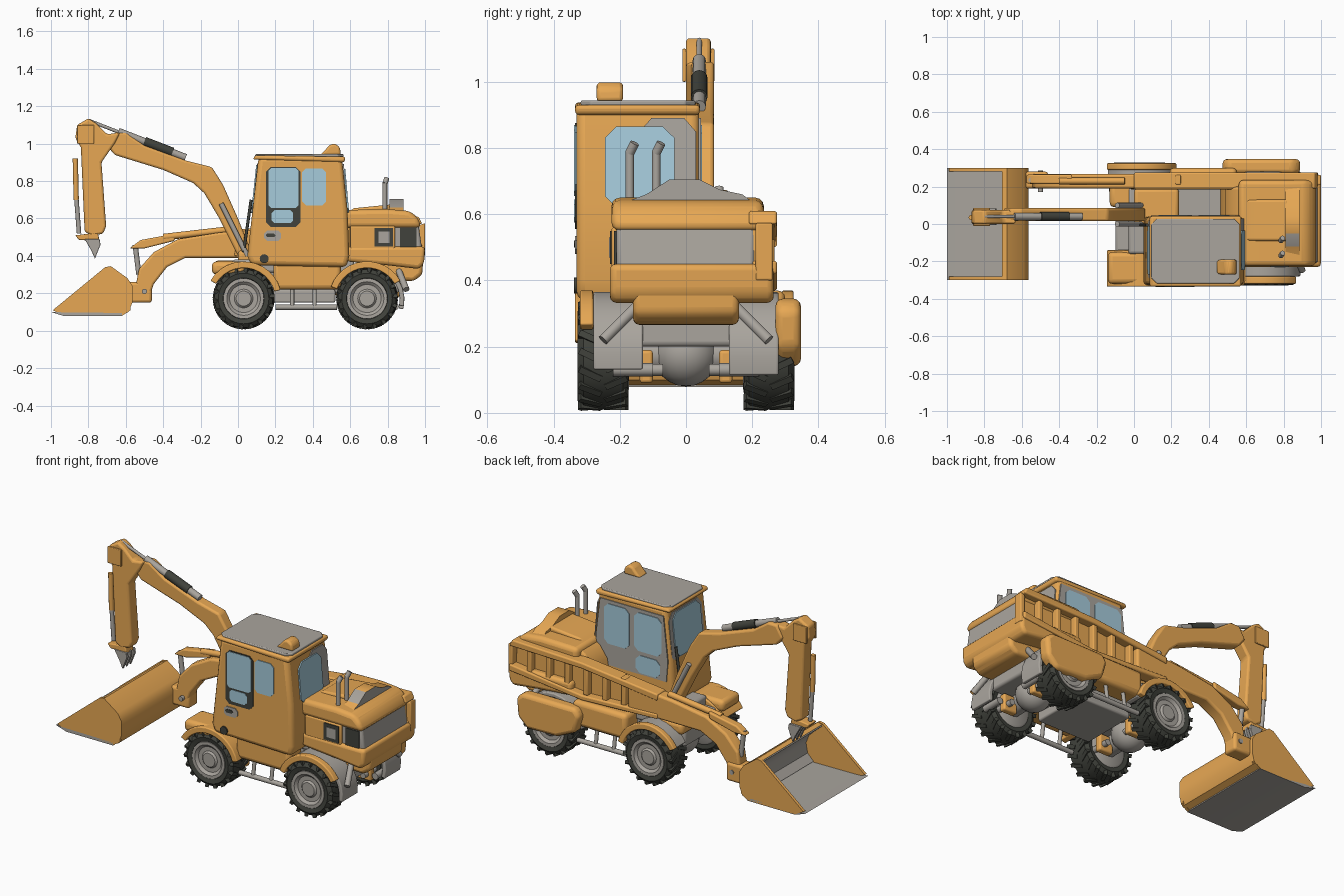
import bpy, bmesh, math
from mathutils import Vector, Matrix

cube = bpy.data.objects.get("Cube")
if cube:
    bpy.data.objects.remove(cube)


def material(name, rgb):
    m = bpy.data.materials.new(name)
    m.use_nodes = True
    m.diffuse_color = (*rgb, 1)
    b = next(n for n in m.node_tree.nodes if n.type == 'BSDF_PRINCIPLED')
    b.inputs["Base Color"].default_value = (*rgb, 1)
    b.inputs["Roughness"].default_value = 0.7
    return m


ORANGE = material("orange paint", (0.86, 0.42, 0.095))
GREY = material("grey metal", (0.4, 0.375, 0.34))
DARK = material("dark rubber", (0.052, 0.055, 0.045))
GLASS = material("blue glass", (0.38, 0.6, 0.71))


def finish(name, bm, mat, bevel=0.0):
    bmesh.ops.recalc_face_normals(bm, faces=bm.faces)
    me = bpy.data.meshes.new(name)
    bm.to_mesh(me)
    bm.free()
    me.materials.append(mat)
    ob = bpy.data.objects.new(name, me)
    bpy.context.collection.objects.link(ob)
    if bevel:
        mod = ob.modifiers.new("soft edges", 'BEVEL')
        mod.width, mod.segments = bevel, 3
    bpy.context.view_layer.objects.active = ob
    bpy.ops.object.select_all(action='DESELECT')
    ob.select_set(True)
    bpy.ops.object.shade_smooth_by_angle(angle=math.radians(35))
    return ob


def slab(name, pts, push, mat, bevel=0.0):
    """Flat outline pushed along a vector."""
    bm = bmesh.new()
    f = bm.faces.new([bm.verts.new(p) for p in pts])
    new = bmesh.ops.extrude_face_region(bm, geom=[f])["geom"]
    bmesh.ops.translate(bm, vec=push, verts=[v for v in new if isinstance(v, bmesh.types.BMVert)])
    return finish(name, bm, mat, bevel)


def prism(name, pts, y0, y1, mat, bevel=0.0):
    """Side outline (x, z) pushed from y0 to y1."""
    return slab(name, [(x, y0, z) for x, z in pts], (0, y1 - y0, 0), mat, bevel)


def box(name, x, y, z, mat, bevel=0.0):
    return prism(name, [(x[0], z[0]), (x[1], z[0]), (x[1], z[1]), (x[0], z[1])], *y, mat, bevel)


def rod(name, a, b, r, mat, sides=12):
    a, b = Vector(a), Vector(b)
    bm = bmesh.new()
    bmesh.ops.create_cone(bm, cap_ends=True, segments=sides, radius1=r, radius2=r, depth=(b - a).length)
    turn = (b - a).to_track_quat('Z', 'Y').to_matrix().to_4x4()
    bmesh.ops.transform(bm, matrix=Matrix.Translation((a + b) / 2) @ turn, verts=bm.verts)
    return finish(name, bm, mat)


def lathe(name, profile, centre, mat):
    """Profile (radius, y) spun round the y axis."""
    bm = bmesh.new()
    vs = [bm.verts.new((r, y, 0)) for r, y in profile]
    es = [bm.edges.new(p) for p in zip(vs, vs[1:])]
    bmesh.ops.spin(bm, geom=vs + es, axis=(0, 1, 0), cent=(0, 0, 0), angle=math.tau, steps=36)
    bmesh.ops.remove_doubles(bm, verts=bm.verts, dist=0.0005)
    bmesh.ops.translate(bm, vec=centre, verts=bm.verts)
    return finish(name, bm, mat)


def arch(name, cx, r0, r1, a0, a1, y0, y1, mat, bevel=0.006):
    ang = [math.radians(a0 + (a1 - a0) * i / 12) for i in range(13)]
    pts = [(cx + r1 * math.cos(a), .165 + r1 * math.sin(a)) for a in ang]
    pts += [(cx + r0 * math.cos(a), .165 + r0 * math.sin(a)) for a in reversed(ang)]
    return prism(name, pts, y0, y1, mat, bevel)


def cut_corners(x0, x1, z0, z1, c=0.025, d=None):
    d = d or c
    return [(x0 + c, z0), (x1 - c, z0), (x1, z0 + d), (x1, z1 - d),
            (x1 - c, z1), (x0 + c, z1), (x0, z1 - d), (x0, z0 + d)]


# Wheels: tyre, lugs, dished hub and axle
def wheel(label, x, s):
    c = Vector((x, s * 0.25, 0.172))
    lathe(label + "_tyre", [(0.105, -.07 * s), (0.135, -.075 * s), (0.156, -.06 * s), (0.162, 0), (0.156, .06 * s),
                            (0.135, .078 * s), (0.11, .072 * s), (0.105, .05 * s), (0.105, -.07 * s)], c, DARK)
    lathe(label + "_hub", [(0, -.078 * s), (0.1, -.078 * s), (0.112, -.07 * s), (0.108, .074 * s), (0.09, .074 * s),
                           (0.075, .06 * s), (0.05, .06 * s), (0.04, .07 * s), (0, .07 * s)], c, GREY)
    bm = bmesh.new()
    for i in range(36):
        half = 1 if i % 2 else -1
        m = (Matrix.Translation(c) @ Matrix.Rotation(math.tau * i / 36, 4, 'Y')
             @ Matrix.Translation((0.15, half * 0.039, 0)) @ Matrix.Rotation(half * 0.45, 4, 'X')
             @ Matrix.Diagonal((0.028, 0.072, 0.02, 1)))
        bmesh.ops.create_cube(bm, size=1, matrix=m)
    finish(label + "_lugs", bm, DARK)


for end, x in (("front", 0.03), ("rear", 0.69)):
    for label, side in (("left", 1), ("right", -1)):
        wheel(f"{end}_{label}_wheel", x, side)
        rod(f"{end}_{label}_steering_rod", (x + .09, side * .07, .13), (x + .09, side * .2, .13), .018, GREY)
        box(f"{end}_{label}_knuckle", (x + .03, x + .12), sorted((side * .1, side * .14)), (.09, .19), ORANGE, .01)
    rod(end + "_axle", (x, -.2, .175), (x, .2, .175), .055, GREY)
    bm = bmesh.new()
    bmesh.ops.create_uvsphere(bm, u_segments=20, v_segments=12, radius=0.1)
    bmesh.ops.translate(bm, vec=(x, 0, .18), verts=bm.verts)
    finish(end + "_differential", bm, GREY)

# Chassis and steps
box("chassis", (-.1, .86), (-.15, .15), (.2, .33), GREY, .015)
box("belly_plate", (.17, .52), (-.17, .17), (.15, .22), GREY, .01)
for s, label in ((1, "left"), (-1, "right")):
    box(label + "_sill", (.19, .55), sorted((s * .17, s * .3)), (.22, .37), ORANGE, .025)
    rod(label + "_step_bar", (.2, s * .27, .125), (.53, s * .27, .125), .014, GREY)
    for x in (.29, .41):
        rod(label + "_step_hanger", (x, s * .27, .125), (x, s * .25, .26), .011, GREY)
box("deck", (-.03, .62), (-.16, .2), (.31, .38), GREY, .015)

# Fenders
arch("front_right_fender", .03, .17, .205, 15, 150, -.335, -.14, ORANGE)
arch("front_left_fender", .03, .17, .198, 15, 150, .2, .29, GREY)
arch("front_left_fender_rim", .03, .17, .205, 15, 150, .29, .325, ORANGE)
arch("rear_right_fender", .69, .175, .2, -10, 160, -.28, -.13, GREY)
arch("rear_right_fender_rim", .69, .17, .206, 30, 160, -.32, -.28, ORANGE)
arch("rear_left_arch", .69, .175, .2, -15, 170, .13, .28, GREY)
prism("rear_left_skirt", [(.47, .3), (.5, .2), (.62, .145), (.82, .14), (.88, .2), (.89, .31), (.85, .345), (.5, .345)],
      .27, .347, ORANGE, .022)
box("front_right_nose", (-.14, .04), (-.32, -.15), (.3, .37), ORANGE, .025)
box("front_left_nose", (-.13, .04), (.09, .22), (.3, .375), ORANGE, .025)
box("boom_mount", (.0, .24), (-.01, .19), (.33, .43), ORANGE, .02)
for s in (1, -1):
    rod("rear_strut", (.9, s * .25, .22), (.86, s * .15, .32), .017, GREY)
    rod("rear_strut_link", (.84, s * .1, .13), (.84, s * .22, .13), .02, GREY)

# Cab: body, roof, beacon and window plates
prism("cab_body", [(.05, .4), (.07, .35), (.58, .34), (.595, .4), (.585, .65), (.555, .93), (.11, .93), (.075, .62)],
      -.33, .04, ORANGE, .025)
prism("cab_roof_rim", [(.08, .915), (.57, .9), (.575, .93), (.09, .938)], -.335, .042, ORANGE, .012)
slab("cab_roof_panel", [(x, y, .928) for x, y in cut_corners(.092, .565, -.318, .028, .03)], (0, 0, .016), GREY, .005)
prism("roof_beacon", [(.44, .94), (.55, .94), (.545, .98), (.52, 1.0), (.49, .995), (.47, .97)], -.27, -.19, ORANGE, .012)
y_out = -.335
prism("door_frame", cut_corners(.15, .335, .555, .875), y_out, -.325, DARK)
prism("door_glass_upper", cut_corners(.163, .323, .655, .87, .015), y_out - .003, -.325, GLASS)
prism("door_glass_lower", cut_corners(.18, .295, .575, .645, .015), y_out - .003, -.325, GLASS)
prism("side_glass", cut_corners(.343, .47, .67, .867, .02), y_out, -.325, GLASS)
prism("door_step_panel", cut_corners(.14, .23, .48, .535, .015), y_out, -.325, GREY)
prism("door_step_slot", cut_corners(.15, .2, .5, .52, .008), y_out - .003, -.325, DARK)
rod("cab_side_cap", (.14, -.338, .385), (.14, -.32, .385), .024, DARK)
prism("cab_left_panel", [(.1, .5), (.575, .5), (.565, .68), (.54, .89), (.12, .89), (.09, .62)], .035, .045, GREY)
prism("cab_left_front_glass", cut_corners(.13, .31, .64, .87), .04, .049, GLASS)
prism("cab_left_lower_glass", cut_corners(.14, .3, .51, .615), .04, .049, GLASS)
prism("cab_left_rear_glass", cut_corners(.345, .51, .63, .87), .04, .049, GLASS)


def end_window(name, y0, y1, low, high, mat, push):
    """Plate lying on a sloping end wall; low and high are (x, z)."""
    outline = cut_corners(y0, y1, 0, 1, .035, .14)
    rise = high[1] - low[1]
    slope = (high[0] - low[0]) / rise
    slab(name, [(low[0] + slope * rise * t, y, low[1] + rise * t) for y, t in outline], (push, 0, 0), mat)


end_window("rear_window_surround", -.14, .03, (.585, .6), (.56, .89), GREY, .006)
end_window("rear_glass", -.245, -.035, (.587, .62), (.566, .865), GLASS, .008)
end_window("front_window_surround", -.29, .02, (.077, .6), (.107, .895), GREY, -.004)
end_window("front_glass", -.27, -.01, (.078, .63), (.105, .885), GLASS, -.008)

# Engine bay and counterweight
prism("counterweight", [(.58, .37), (.8, .35), (.97, .33), (.995, .36), (1, .45), (.58, .45)], -.23, .265, ORANGE, .02)
prism("counterweight_lower", [(.7, .34), (.8, .27), (.94, .265), (.985, .3), (.99, .38), (.7, .38)],
      -.16, .16, ORANGE, .02)
prism("engine_grille", [(.6, .43), (.985, .43), (.965, .57), (.6, .57)], -.21, .21, GREY, .015)
prism("engine_hood", [(.56, .55), (.98, .55), (.965, .6), (.92, .64), (.8, .65), (.56, .645)],
      -.225, .235, ORANGE, .025)
prism("hood_front_slope", [(.46, .37), (.6, .37), (.6, .64), (.54, .61), (.49, .54)], .035, .2, ORANGE, .015)

# Hood crown: a low orange rise ending in a steep grey ridge
prism("hood_crown", [(.58, .63), (.84, .63), (.82, .675), (.62, .655)], -.09, .13, ORANGE, .015)
ridge = slab("hood_ridge", [(.81, y, z) for y, z in ((-.2, .63), (-.12, .66), (-.05, .705), (.04, .705), (.1, .675),
                                                    (.17, .66), (.21, .63))], (.075, 0, 0), ORANGE)
ridge.data.materials.append(GREY)
for f in ridge.data.polygons:
    f.material_index = int(f.normal.x > 0.3 or f.normal.y < -0.45)

box("engine_side_panel", (.6, .84), (-.225, -.2), (.43, .56), ORANGE, .008)
box("engine_side_vent", (.865, .955), (-.217, -.2), (.44, .55), DARK)
box("engine_side_slot", (.73, .83), (-.23, -.22), (.45, .55), DARK)
box("engine_side_slot_cover", (.75, .81), (-.233, -.22), (.47, .53), GREY)
for y in (-.17, -.09):
    rod("exhaust_pipe", (.785, y, .6), (.785, y, .79), .013, GREY)
    rod("exhaust_tip", (.785, y, .785), (.795, y + .015, .815), .014, GREY)

# Loader arm: web, flanges and ribs, then the cranked front
prism("loader_web", [(.98, .42), (.96, .6), (.5, .585), (0, .53), (-.02, .4), (.5, .38)], .185, .225, ORANGE, .006)
prism("loader_top_flange", [(.985, .57), (.965, .61), (.5, .595), (0, .54), (0, .5), (.5, .56)], .19, .275, ORANGE, .008)
prism("loader_bottom_flange", [(.985, .46), (.985, .42), (.5, .37), (0, .39), (0, .42), (.5, .4)], .2, .275, ORANGE, .008)
for i in range(7):
    x = .22 + i * .125
    prism("loader_rib", [(x, .4), (x + .03, .4), (x + .03, .575), (x, .565)], .21, .262, ORANGE, .006)
prism("loader_arm_front", [(.2, .55), (-.1, .525), (-.32, .49), (-.45, .42), (-.53, .33), (-.55, .22), (-.53, .15),
                           (-.48, .16), (-.45, .25), (-.38, .34), (-.28, .39), (.2, .39)], .19, .268, ORANGE, .012)
prism("loader_lever", [(-.58, .44), (-.5, .44), (-.34, .48), (-.33, .52), (-.52, .485)], .215, .265, ORANGE, .008)
rod("loader_cylinder", (-.4, .23, .5), (-.05, .23, .54), .018, ORANGE)
rod("loader_piston", (-.5, .23, .47), (-.38, .23, .5), .011, GREY)
rod("loader_link", (-.55, .235, .46), (-.53, .235, .3), .014, GREY)
box("bucket_bracket", (-.59, -.46), (.19, .28), (.15, .26), ORANGE, .015)
rod("bucket_pin", (-.5, .17, .21), (-.5, .285, .21), .014, GREY)

# Loader bucket: floor, curved back and two cheeks
prism("bucket_floor", [(-1, .1), (-.93, .078), (-.62, .078), (-.62, .095), (-.92, .098)], -.3, .3, GREY)
prism("bucket_back", [(-.63, .08), (-.585, .1), (-.565, .15), (-.565, .24), (-.59, .28), (-.68, .345), (-.705, .335),
                      (-.61, .26), (-.585, .2), (-.6, .13), (-.64, .1)], -.3, .3, ORANGE)
prism("bucket_lining", [(-.64, .096), (-.6, .13), (-.59, .2), (-.612, .26), (-.7, .333), (-.705, .325),
                        (-.62, .25), (-.6, .2), (-.61, .14), (-.65, .1)], -.285, .285, GREY)
for y in (-.3, .282):
    prism("bucket_cheek", [(-.99, .11), (-.93, .08), (-.62, .08), (-.575, .11), (-.565, .24), (-.68, .345), (-.71, .34)],
          y, y + .018, ORANGE)

# Digging boom with its rams
prism("boom", [(.06, .38), (.0, .4), (-.1, .6), (-.18, .735), (-.24, .79), (-.4, .86), (-.66, .94), (-.7, .99),
               (-.66, 1.06), (-.6, 1.06), (-.5, .99), (-.28, .91), (-.14, .875), (-.08, .78), (.0, .6), (.06, .45)],
      .015, .085, ORANGE, .012)
for y in (.0, .1):
    rod("boom_ram", (.05, y, .4), (-.09, y, .68), .014, GREY)
rod("boom_hose", (.07, -.005, .7), (.03, -.005, .42), .008, DARK)
rod("stick_ram_barrel", (-.28, .04, .925), (-.64, .04, 1.065), .02, GREY)
rod("stick_ram_sleeve", (-.35, .04, .954), (-.5, .04, 1.012), .025, DARK)
rod("stick_ram_piston", (-.62, .04, 1.055), (-.8, .04, 1.125), .009, GREY)
prism("stick", [(-.8, 1.135), (-.86, 1.1), (-.87, 1.03), (-.84, .98), (-.82, .53), (-.78, .505), (-.72, .52),
                (-.705, .56), (-.73, .9), (-.66, 1.0), (-.63, 1.06), (-.7, 1.05), (-.76, 1.11)], .0, .075, ORANGE, .012)
for y in (-.005, .08):
    box("stick_head_plate", (-.86, -.77), (y - .006, y + .006), (1.0, 1.1), ORANGE, .004)

# Digging attachment: link ram and small claw
rod("claw_ram_barrel", (-.87, .035, .92), (-.865, .035, .7), .014, ORANGE)
rod("claw_ram_piston", (-.865, .035, .72), (-.85, .035, .52), .012, GREY)
prism("claw_bracket", [(-.87, .51), (-.75, .525), (-.74, .48), (-.85, .485)], .0, .07, ORANGE, .006)
for y in (-.005, .03, .065):
    prism("claw_tooth", [(-.82, .49), (-.74, .49), (-.735, .46), (-.765, .385), (-.785, .43)], y, y + .018, GREY, .003)
